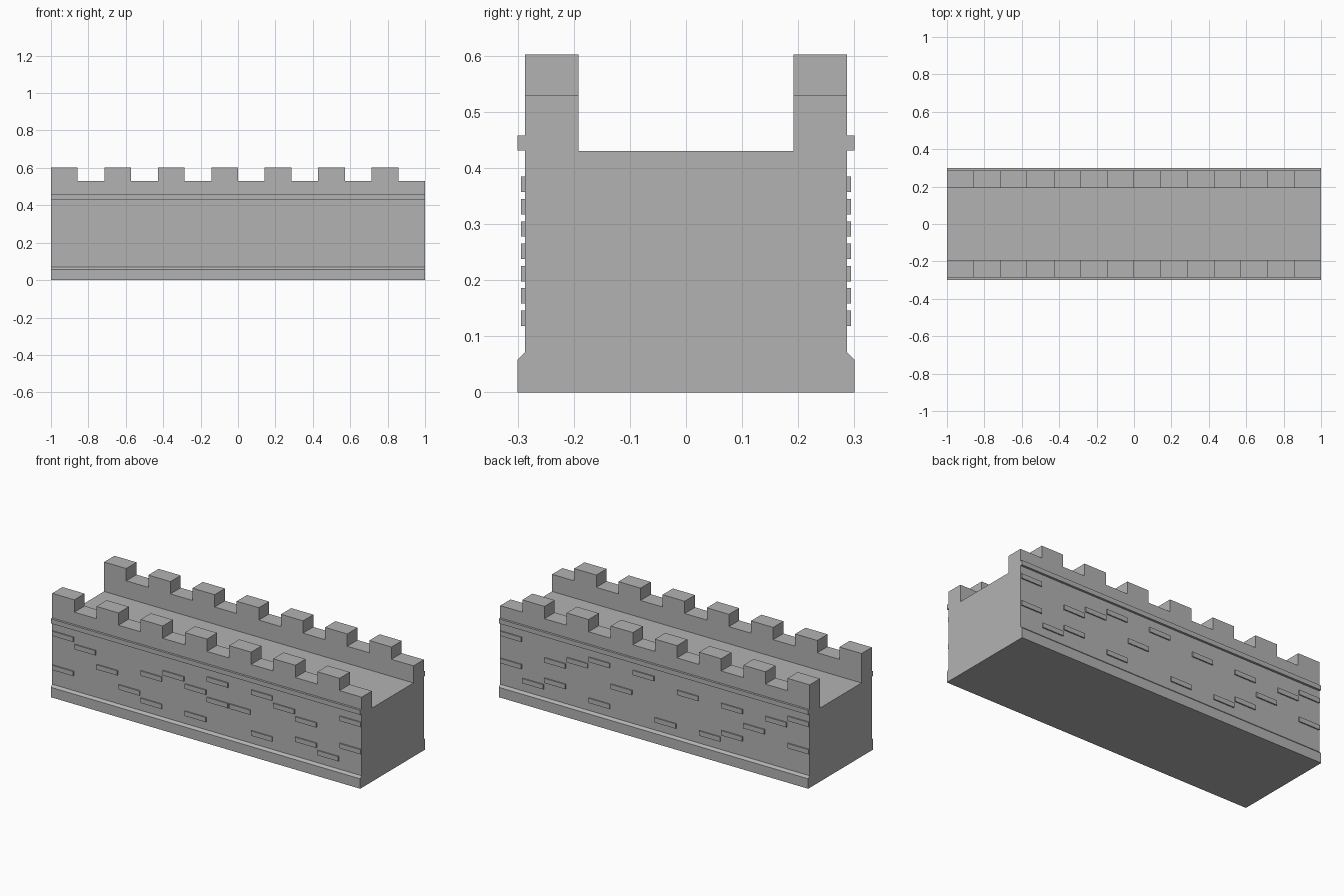
import bpy
import bmesh

cube = bpy.data.objects.get("Cube")
if cube:
    bpy.data.objects.remove(cube, do_unlink=True)

stone = bpy.data.materials.new("grey stone")
stone.use_nodes = True
GREY = (0.45, 0.45, 0.45, 1)
stone.diffuse_color = GREY
stone.node_tree.nodes["Principled BSDF"].inputs["Base Color"].default_value = GREY

UNIT = 1 / 7          # width of one merlon, gap or brick
FACE = 0.287          # outer wall face
INNER = 0.192         # inner face of the parapet


def finish(name, bm):
    bmesh.ops.recalc_face_normals(bm, faces=bm.faces)
    mesh = bpy.data.meshes.new(name)
    bm.to_mesh(mesh)
    bm.free()
    mesh.materials.append(stone)
    obj = bpy.data.objects.new(name, mesh)
    bpy.context.collection.objects.link(obj)


def add_box(bm, x0, x1, y0, y1, z0, z1):
    verts = bmesh.ops.create_cube(bm, size=1)["verts"]
    for v in verts:
        v.co.x = x1 if v.co.x > 0 else x0
        v.co.y = y1 if v.co.y > 0 else y0
        v.co.z = z1 if v.co.z > 0 else z0


# Wall body: half section mirrored, then swept along its length
half = [(0.3, 0), (0.3, 0.058), (FACE, 0.071), (FACE, 0.53), (INNER, 0.53), (INNER, 0.43)]
section = half + [(-y, z) for y, z in reversed(half)]
bm = bmesh.new()
face = bm.faces.new([bm.verts.new((-1, y, z)) for y, z in section])
swept = bmesh.ops.extrude_face_region(bm, geom=[face], use_keep_orig=True)
for v in swept["geom"]:
    if isinstance(v, bmesh.types.BMVert):
        v.co.x = 1
finish("wall_body", bm)

# Bricks: raised rows (counted from the bottom) for each column along a side
front_rows = [(6, 1), (5,), (3,), (1,), (4, 0), (5,), (4, 0), (6, 3), (3,), (6, 0),
              (5,), (4, 1), (0,), (6, 2)]
back_rows = [(6, 2), (0,), (4, 1), (5,), (6, 0), (3,), (6,), (0,), (5,), (0,),
             (5, 1), (3,), (5,), (6, 2)]

for name, side, rows in (("front", -1, front_rows), ("back", 1, back_rows)):
    # Merlons on the parapet
    bm = bmesh.new()
    for i in range(7):
        x = -1 + 2 * i * UNIT
        y0, y1 = sorted((side * INNER, side * FACE))
        add_box(bm, x, x + UNIT, y0, y1, 0.53, 0.602)
    finish(name + "_merlons", bm)

    # Projecting band under the parapet
    bm = bmesh.new()
    y0, y1 = sorted((side * FACE, side * 0.3))
    add_box(bm, -1, 1, y0, y1, 0.431, 0.458)
    finish(name + "_band", bm)

    # Raised bricks, columns running left to right as seen from outside
    bm = bmesh.new()
    y0, y1 = sorted((side * FACE, side * 0.294))
    for col, levels in enumerate(rows):
        x = -side * (-1 + (col + 0.5) * UNIT) if side > 0 else -1 + (col + 0.5) * UNIT
        for level in levels:
            z = 0.132 + 0.0398 * level
            add_box(bm, x - 0.068, x + 0.068, y0, y1, z - 0.0137, z + 0.0137)
    finish(name + "_bricks", bm)
